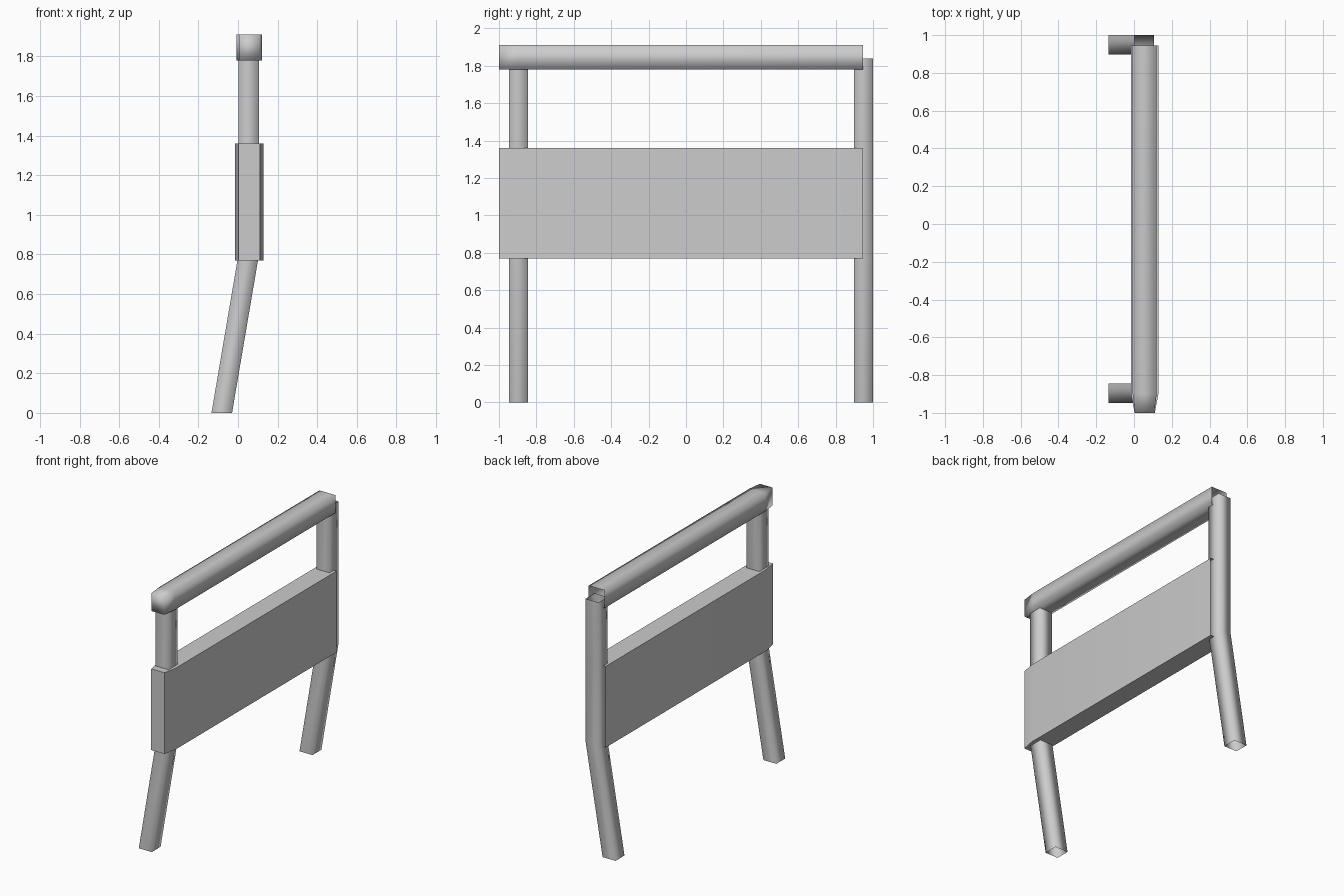
import bpy, bmesh, math

old = bpy.data.objects.get("Cube")
if old:
    bpy.data.objects.remove(old, do_unlink=True)

grey = bpy.data.materials.new("plain grey")
grey.use_nodes = True
colour = (0.6, 0.6, 0.6, 1)
grey.diffuse_color = colour
grey.node_tree.nodes["Principled BSDF"].inputs["Base Color"].default_value = colour


def loft(name, rings, cap_start=False, angle=math.pi):
    """Skin a run of four-cornered rings, optionally closing the first."""
    bm = bmesh.new()
    loops = [[bm.verts.new(p) for p in ring] for ring in rings]
    for a, b in zip(loops, loops[1:]):
        for i in range(4):
            j = (i + 1) % 4
            bm.faces.new((a[i], a[j], b[j], b[i]))
    if cap_start:
        bm.faces.new(loops[0])
    bmesh.ops.recalc_face_normals(bm, faces=bm.faces)
    mesh = bpy.data.meshes.new(name)
    bm.to_mesh(mesh)
    bm.free()
    mesh.materials.append(grey)
    obj = bpy.data.objects.new(name, mesh)
    bpy.context.collection.objects.link(obj)
    bpy.ops.object.select_all(action='DESELECT')
    obj.select_set(True)
    bpy.context.view_layer.objects.active = obj
    if angle < math.pi:
        bpy.ops.object.shade_smooth_by_angle(angle=angle)
    else:
        bpy.ops.object.shade_smooth()
    return obj


def flat_ring(x0, x1, y0, y1, z):
    return [(x0, y0, z), (x1, y0, z), (x1, y1, z), (x0, y1, z)]


def upright_ring(x0, x1, z0, z1, y):
    return [(x0, y, z0), (x1, y, z0), (x1, y, z1), (x0, y, z1)]


# Bent square-tube legs, open at both ends
for name, y0, y1 in (("front_leg", -0.947, -0.845), ("back_leg", 0.897, 1.0)):
    loft(name, [flat_ring(x, x + 0.104, y0, y1, z)
                for x, z in ((-0.134, 0), (0.002, 0.8), (0.002, 1.84))])

# Wide board with a tapered front end
loft("panel", [upright_ring(x0, x1, 0.77, 1.36, y)
               for x0, x1, y in ((0.003, 0.11, -1), (-0.016, 0.129, -0.9), (-0.016, 0.129, 0.945))],
     cap_start=True, angle=math.radians(30))

# Top handrail, tapered and closed at the front, open at the back
loft("handrail", [upright_ring(x0, x1, 1.78, 1.91, y)
                  for x0, x1, y in ((0.005, 0.107, -1), (-0.007, 0.12, -0.9), (-0.007, 0.12, 0.945))],
     cap_start=True)
